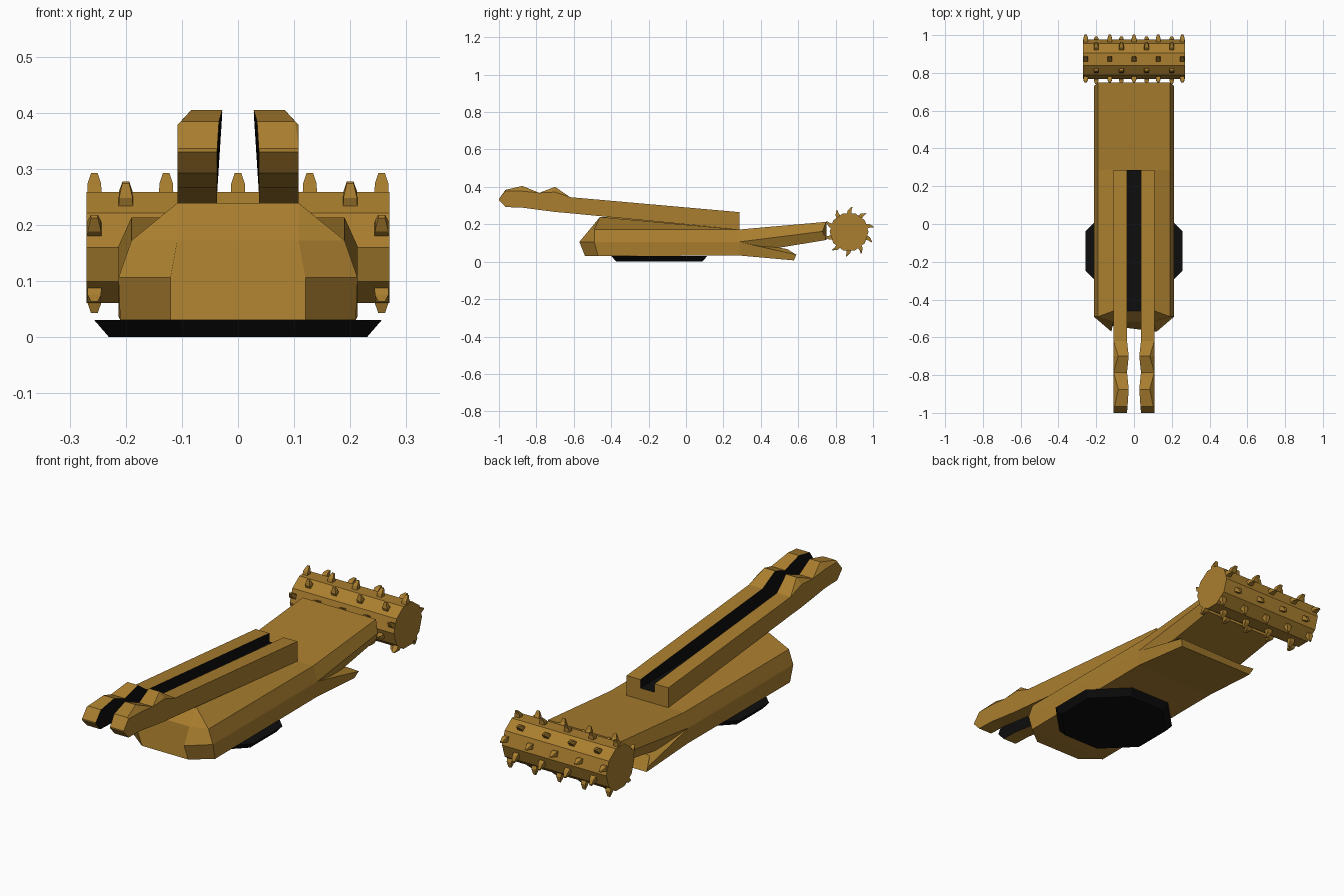
import bpy, bmesh
from math import sin, cos, pi, radians
from mathutils import Matrix, Vector

if "Cube" in bpy.data.objects:
    bpy.data.objects.remove(bpy.data.objects["Cube"])


def material(name, rgb):
    m = bpy.data.materials.new(name)
    m.diffuse_color = (*rgb, 1)
    m.use_nodes = True
    m.node_tree.nodes["Principled BSDF"].inputs["Base Color"].default_value = m.diffuse_color
    return m


BROWN = material("ochre_paint", (0.40, 0.21, 0.028))
BLACK = material("black", (0.004, 0.004, 0.004))


def finish(name, bm, mats=(BROWN,), is_black=None):
    bmesh.ops.remove_doubles(bm, verts=bm.verts, dist=0.0005)
    bmesh.ops.recalc_face_normals(bm, faces=bm.faces)
    bm.normal_update()
    if is_black:
        for f in bm.faces:
            f.material_index = int(is_black(f.normal))
    me = bpy.data.meshes.new(name)
    bm.to_mesh(me)
    bm.free()
    ob = bpy.data.objects.new(name, me)
    for m in mats:
        me.materials.append(m)
    bpy.context.collection.objects.link(ob)
    return ob


def add_loft(bm, sections):
    rings = [[bm.verts.new(p) for p in s] for s in sections]
    n = len(rings[0])
    for a, b in zip(rings, rings[1:]):
        for i in range(n):
            j = (i + 1) % n
            bm.faces.new((a[i], a[j], b[j], b[i]))
    bm.faces.new(rings[0])
    bm.faces.new(rings[-1])


def loft(name, sections, **kw):
    bm = bmesh.new()
    add_loft(bm, sections)
    return finish(name, bm, **kw)


def both(half):
    """Close a right-hand half section with its mirror image."""
    return half + [(-x, y, z) for x, y, z in reversed(half)]


# Black octagonal turntable under the body
bm = bmesh.new()
bmesh.ops.create_cone(bm, cap_ends=True, segments=8, radius1=0.23 / cos(pi / 8),
                      radius2=0.256 / cos(pi / 8), depth=0.03,
                      matrix=Matrix.Translation((0, -0.143, 0.015)) @ Matrix.Rotation(pi / 8, 4, 'Z'))
finish("turntable", bm, mats=(BLACK,))

# Faceted body, blunt at the front
loft("body", [
    both([(0.108, -0.515, 0.172), (0.108, -0.515, 0.172), (0.12, -0.57, 0.106), (0.12, -0.54, 0.03)]),
    both([(0.108, -0.46, 0.239), (0.19, -0.49, 0.172), (0.213, -0.49, 0.106), (0.21, -0.47, 0.03)]),
    both([(0.108, 0.285, 0.172), (0.19, 0.285, 0.172), (0.213, 0.285, 0.106), (0.21, 0.285, 0.033)]),
])

# Arm reaching up to the drum, with a notched end
loft("drum_arm", [
    both([(0.19, 0.285, 0.172), (0.213, 0.285, 0.106), (0.19, 0.285, 0.04)]),
    both([(0.19, 0.75, 0.213), (0.213, 0.73, 0.162), (0.19, 0.75, 0.116)]),
])

# Lower scoop beneath the arm
loft("scoop", [
    both([(0.19, 0.285, 0.109), (0.213, 0.285, 0.106), (0.21, 0.285, 0.033)]),
    both([(0.19, 0.54, 0.068), (0.213, 0.59, 0.037), (0.2, 0.577, 0.007)]),
])

# Rail with jaw tip: y, bottom z, shoulder z, top z, top inner x, top outer x
stations = [
    (-1.0, 0.33, 0.336, 0.336, 0.037, 0.108),
    (-0.965, 0.292, 0.378, 0.384, 0.034, 0.102),
    (-0.875, 0.289, 0.377, 0.405, 0.028, 0.083),
    (-0.785, 0.277, 0.368, 0.368, 0.037, 0.108),
    (-0.70, 0.266, 0.372, 0.400, 0.028, 0.083),
    (-0.62, 0.259, 0.345, 0.345, 0.037, 0.108),
    (0.285, 0.172, 0.265, 0.265, 0.037, 0.108),
]
rail = loft("jaw_rails", [
    [(0.037, y, zb), (0.108, y, zb), (0.108, y, zs), (xo, y, zt), (xi, y, zt)]
    for y, zb, zs, zt, xi, xo in stations],
    mats=(BROWN, BLACK), is_black=lambda n: n.x < -0.7)
rail.modifiers.new("mirror", 'MIRROR')

# Bridge between the rails, with a black floor
loft("rail_bridge", [
    both([(0.037, -0.46, 0.239), (0.037, -0.46, 0.2)]),
    both([(0.037, 0.285, 0.225), (0.037, 0.285, 0.172)]),
], mats=(BROWN, BLACK), is_black=lambda n: n.z > 0.8)

# Ten-sided drum
CY, CZ, R = 0.872, 0.16, 0.104
loft("drum", [[(x, CY + R * cos(i * pi / 5), CZ + R * sin(i * pi / 5)) for i in range(10)]
              for x in (-0.27, 0.27)])

# Hooked teeth, rows of five and four in turn
bm = bmesh.new()
tooth = [(0.09, 0.013, 0.013, 0.0), (0.114, 0.012, 0.010, 0.003), (0.132, 0.006, 0.003, 0.015)]
for row in range(10):
    a = radians(18 + 36 * row)
    out, lean = Vector((0, cos(a), sin(a))), Vector((0, sin(a), -cos(a)))
    count, span = (4, 0.2) if row % 2 else (5, 0.256)
    for k in range(count):
        c = Vector((-span + 2 * span * k / (count - 1), CY, CZ))
        add_loft(bm, [[c + out * h + Vector((sx * w, 0, 0)) + lean * (off + st * t)
                       for sx, st in ((-1, -1), (1, -1), (1, 1), (-1, 1))]
                      for h, w, t, off in tooth])
finish("drum_teeth", bm)
